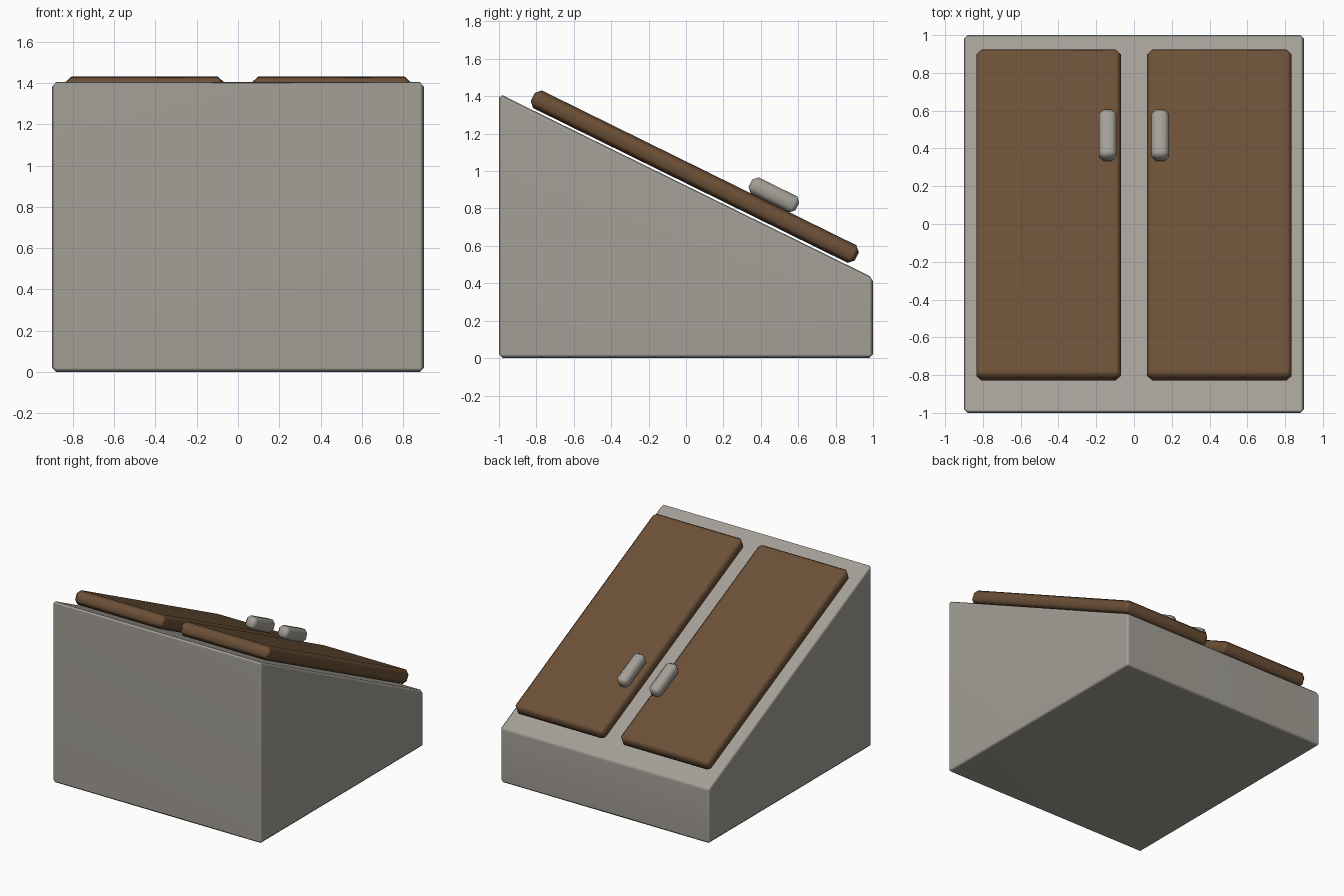
import bpy, bmesh, math
from mathutils import Matrix, Vector

if "Cube" in bpy.data.objects:
    bpy.data.objects.remove(bpy.data.objects["Cube"])

def material(name, rgb):
    m = bpy.data.materials.new(name)
    m.diffuse_color = (*rgb, 1)
    m.use_nodes = True
    m.node_tree.nodes["Principled BSDF"].inputs["Base Color"].default_value = m.diffuse_color
    return m

STONE = material("warm grey", (0.37, 0.35, 0.31))
WOOD = material("brown wood", (0.15, 0.08, 0.038))

BACK_Z, FRONT_Z = 1.414, 0.43
TILT = -math.atan2(BACK_Z - FRONT_Z, 2.0)

def finish(name, bm, mat, width):
    """Chamfer every edge, smooth the result and link it."""
    bmesh.ops.recalc_face_normals(bm, faces=bm.faces)
    bmesh.ops.bevel(bm, geom=list(bm.edges), offset=width, segments=1,
                    affect='EDGES', profile=0.5)
    me = bpy.data.meshes.new(name)
    bm.to_mesh(me)
    bm.free()
    me.materials.append(mat)
    ob = bpy.data.objects.new(name, me)
    bpy.context.collection.objects.link(ob)
    bpy.ops.object.select_all(action='DESELECT')
    ob.select_set(True)
    bpy.context.view_layer.objects.active = ob
    bpy.ops.object.shade_smooth_by_angle(angle=math.radians(50))
    mod = ob.modifiers.new("even_shading", 'WEIGHTED_NORMAL')
    mod.keep_sharp = True
    return ob

def tilted_box(name, centre, size, mat, width):
    bm = bmesh.new()
    bmesh.ops.create_cube(bm, size=1)
    bmesh.ops.scale(bm, vec=Vector(size), verts=bm.verts)
    ob = finish(name, bm, mat, width)
    ob.data.transform(Matrix.Translation(centre) @ Matrix.Rotation(TILT, 4, 'X'))
    return ob

# sloped masonry base
bm = bmesh.new()
side = [(-1, 0), (1, 0), (1, FRONT_Z), (-1, BACK_Z)]
face = bm.faces.new([bm.verts.new((-0.9, y, z)) for y, z in side])
ext = bmesh.ops.extrude_face_region(bm, geom=[face])
bmesh.ops.translate(bm, vec=(1.8, 0, 0),
                    verts=[v for v in ext["geom"] if isinstance(v, bmesh.types.BMVert)])
finish("sloped_base", bm, STONE, 0.02)

# pair of doors with handles
for label, s in (("left", -1), ("right", 1)):
    tilted_box(label + "_door", (s * 0.4525, 0.047, 0.97),
               (0.765, 1.93, 0.105), WOOD, 0.028)
    tilted_box(label + "_handle", (s * 0.139, 0.47, 0.873),
               (0.095, 0.28, 0.095), STONE, 0.025)
